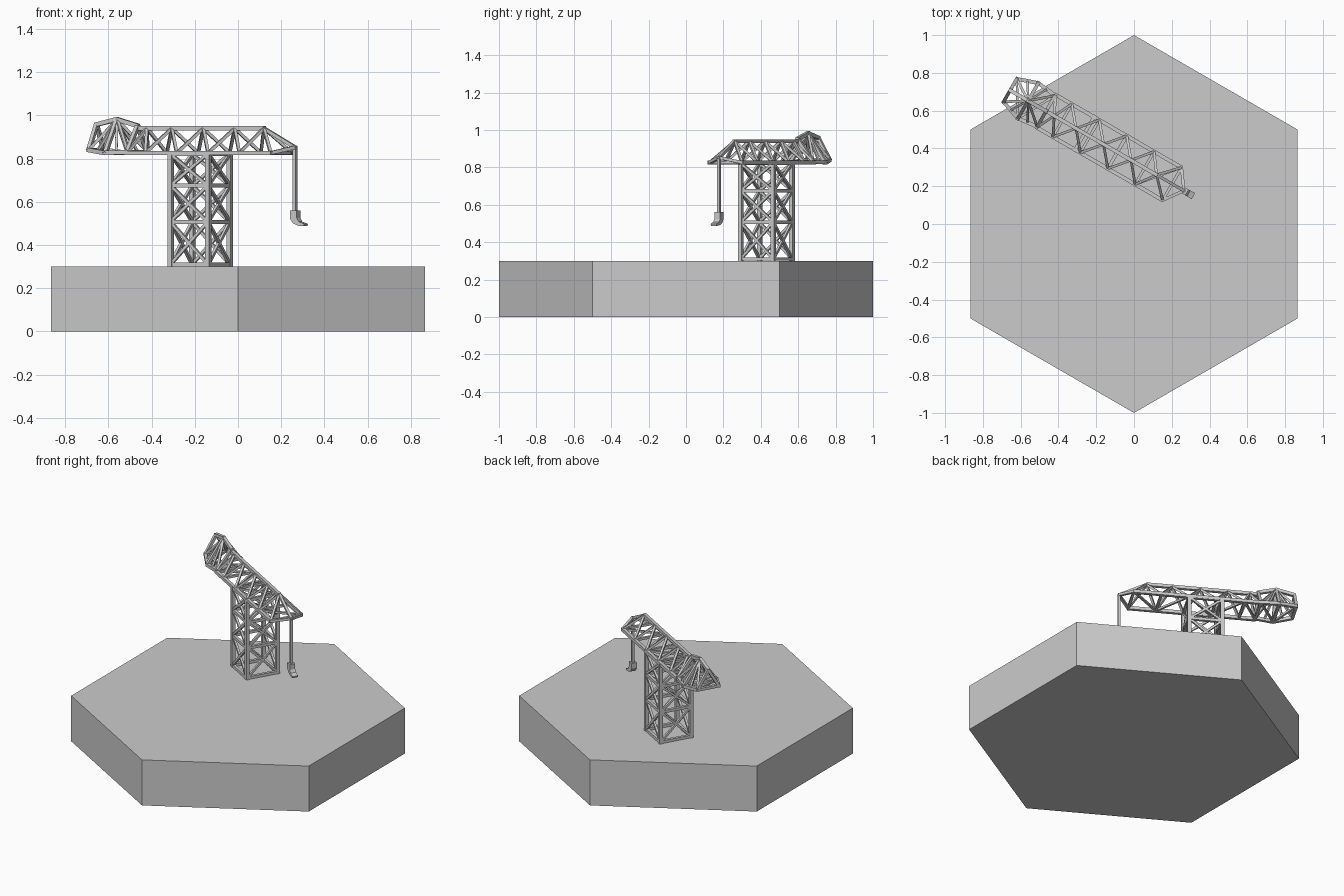
import bpy, bmesh, math
from mathutils import Vector, Matrix

if "Cube" in bpy.data.objects:
    bpy.data.objects.remove(bpy.data.objects["Cube"])

# Crane frame: local x runs along the jib, local y across it
PLACE = Matrix.Translation((-0.175, 0.43, 0)) @ Matrix.Rotation(math.radians(-30), 4, 'Z')


def finish(name, bm, matrix=None):
    if matrix:
        bm.transform(matrix)
    bmesh.ops.recalc_face_normals(bm, faces=bm.faces)
    me = bpy.data.meshes.new(name)
    bm.to_mesh(me)
    bm.free()
    ob = bpy.data.objects.new(name, me)
    bpy.context.collection.objects.link(ob)
    return ob


def bar(bm, a, b, w):
    """Square bar between two points."""
    a, b = Vector(a), Vector(b)
    d = b - a
    if abs(d.x) < 1e-6 and abs(d.y) < 1e-6:
        rot = Matrix.Identity(4)
    else:
        side = Vector((0, 0, 1)).cross(d).normalized()
        z = d.normalized()
        rot = Matrix((side, z.cross(side), z)).transposed().to_4x4()
    m = Matrix.Translation((a + b) / 2) @ rot @ Matrix.Diagonal((w, w, d.length + w * 0.5, 1))
    bmesh.ops.create_cube(bm, size=1, matrix=m)


def path(bm, pts, w, closed=False):
    for a, b in zip(pts, pts[1:] + (pts[:1] if closed else [])):
        bar(bm, a, b, w)


# Hexagonal base plate
bm = bmesh.new()
bmesh.ops.create_cone(bm, cap_ends=True, segments=6, radius1=1, radius2=1, depth=0.3,
                      matrix=Matrix.Translation((0, 0, 0.15)))
if max(v.co.x for v in bm.verts) > 0.9:
    bm.transform(Matrix.Rotation(math.radians(30), 4, 'Z'))
finish("hexagon_base", bm)

# Lattice tower: posts, rings and cross bracing
H = 0.1
corners = [(-H, -H), (H, -H), (H, H), (-H, H)]
levels = [0.31, 0.507, 0.675, 0.822]
bm = bmesh.new()
for x, y in corners:
    bar(bm, (x, y, 0.306), (x, y, 0.825), 0.022)
for z in levels:
    path(bm, [(x, y, z) for x, y in corners], 0.018, True)
for z0, z1 in zip(levels, levels[1:]):
    for (ax, ay), (bx, by) in zip(corners, corners[1:] + corners[:1]):
        bar(bm, (ax, ay, z0), (bx, by, z1), 0.014)
        bar(bm, (bx, by, z0), (ax, ay, z1), 0.014)
finish("tower", bm, PLACE)

# Triangular lattice jib: two lower chords, one upper chord
W, ZB, ZT = 0.1, 0.826, 0.94
low = [-0.335, -0.236, -0.068, 0.1, 0.267, 0.435]
top = [-0.285, -0.152, 0.016, 0.184, 0.34]
tip = (0.507, 0, 0.852)
bm = bmesh.new()
bar(bm, (-0.335, 0, ZT), (top[-1], 0, ZT), 0.02)
bar(bm, (top[-1], 0, ZT), tip, 0.016)
for s in (-W, W):
    bar(bm, (low[0], s, ZB), (low[-1], s, ZB), 0.02)
    bar(bm, (low[-1], s, ZB), tip, 0.016)
    for i, t in enumerate(top):
        bar(bm, (low[i], s, ZB), (t, 0, ZT), 0.014)
        bar(bm, (t, 0, ZT), (low[i + 1], s, ZB), 0.014)
for i, t in enumerate(low):
    bar(bm, (t, -W, ZB), (t, W, ZB), 0.015)
    if i:
        s = W if i % 2 else -W
        bar(bm, (low[i - 1], -s, ZB), (t, s, ZB), 0.013)
finish("jib", bm, PLACE)

# Counterweight cage: three triangular frames joined by bars
frames = []
for t, w, zb, zt in [(-0.335, 0.095, 0.83, 0.952), (-0.445, 0.108, 0.826, 0.982),
                     (-0.555, 0.07, 0.84, 0.957)]:
    frames.append([(t, -w, zb), (t, 0, zt), (t, w, zb)])
bm = bmesh.new()
for f in frames:
    path(bm, f, 0.018, True)
for k in range(3):
    path(bm, [f[k] for f in frames], 0.02)
for f in (frames[0], frames[2]):
    mid = frames[1]
    for k in (0, 2):
        bar(bm, mid[1], f[k], 0.014)
    bar(bm, mid[0], f[2], 0.013)
    # fan bars from the peak to the lower rails
    for k in (0, 2):
        bar(bm, mid[1], (Vector(mid[k]) + Vector(f[k])) / 2, 0.012)
finish("counterweight_cage", bm, PLACE)

# Hoist cable
bm = bmesh.new()
bar(bm, (0.507, 0, 0.55), (0.507, 0, 0.855), 0.016)
finish("hoist_cable", bm, PLACE)

# Hook: curved side profile extruded across the jib
profile = [(0.49, 0.56), (0.526, 0.56), (0.526, 0.525), (0.536, 0.508), (0.565, 0.498),
           (0.563, 0.487), (0.535, 0.489), (0.506, 0.5), (0.49, 0.522)]
bm = bmesh.new()
face = bm.faces.new([bm.verts.new((x, -0.018, z)) for x, z in profile])
ext = bmesh.ops.extrude_face_region(bm, geom=[face])
bmesh.ops.translate(bm, vec=(0, 0.036, 0),
                    verts=[g for g in ext["geom"] if isinstance(g, bmesh.types.BMVert)])
finish("hook", bm, PLACE)
